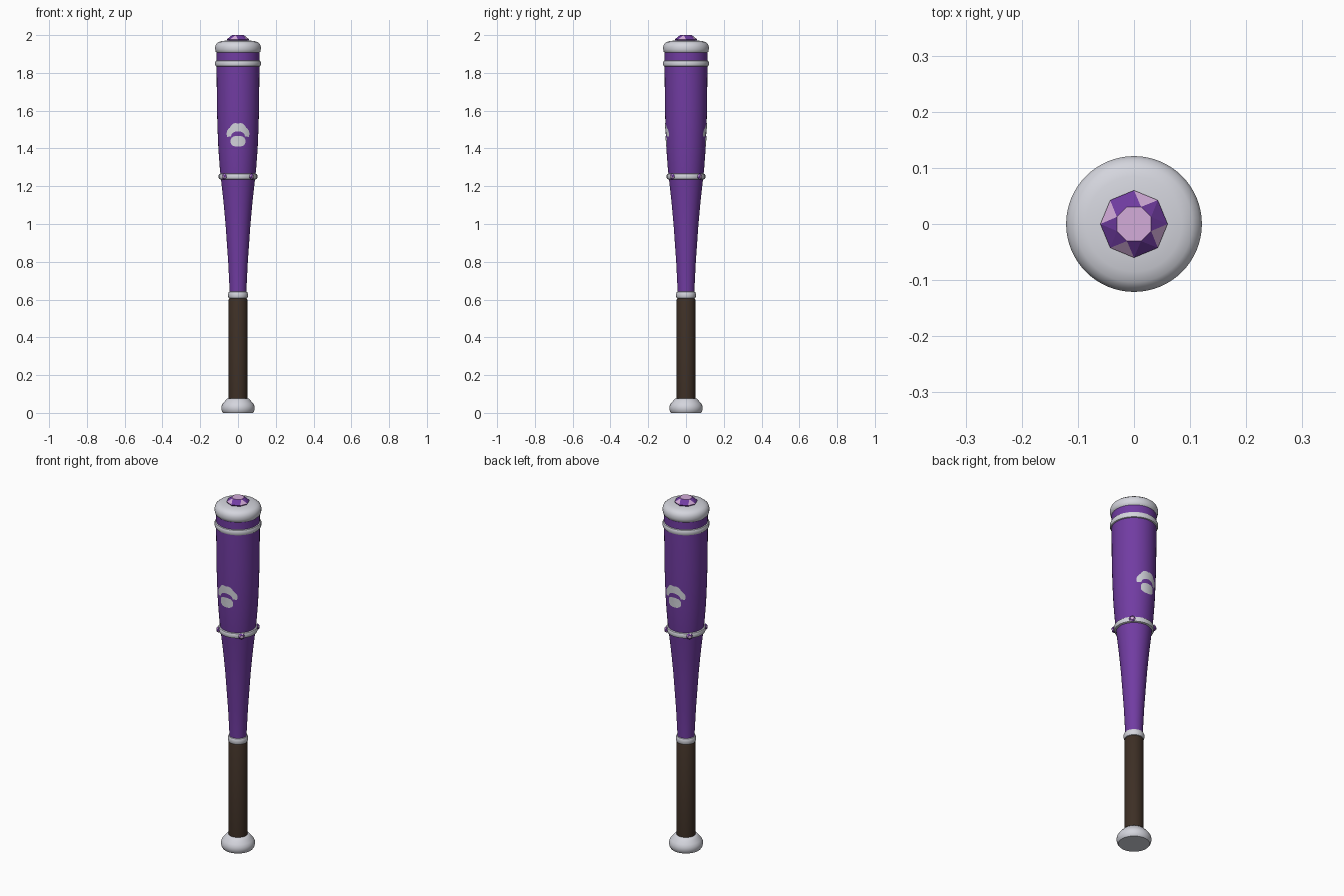
import bpy, bmesh
from math import sin, cos, pi, sqrt
from mathutils import Matrix, Vector

cube = bpy.data.objects.get("Cube")
if cube:
    bpy.data.objects.remove(cube, do_unlink=True)


def material(name, rgb):
    mat = bpy.data.materials.new(name)
    mat.use_nodes = True
    colour = [((c / 255 + 0.055) / 1.055) ** 2.4 for c in rgb] + [1]
    mat.diffuse_color = colour
    mat.node_tree.nodes["Principled BSDF"].inputs["Base Color"].default_value = colour
    return mat


purple = material("purple", (113, 60, 162))
white = material("pale silver", (212, 213, 221))
brown = material("dark brown", (61, 47, 37))
pink = material("pale pink", (212, 172, 218))


def finish(name, bm, mats, smooth=True):
    mesh = bpy.data.meshes.new(name)
    bm.to_mesh(mesh)
    bm.free()
    obj = bpy.data.objects.new(name, mesh)
    bpy.context.collection.objects.link(obj)
    for mat in mats:
        mesh.materials.append(mat)
    if smooth:
        bpy.ops.object.select_all(action='DESELECT')
        obj.select_set(True)
        bpy.context.view_layer.objects.active = obj
        bpy.ops.object.shade_smooth_by_angle(angle=0.7)
    return obj


def lathe(name, profile, mat, closed=False, steps=64):
    """Spin (radius, height) points about the z axis."""
    bm = bmesh.new()
    points = [bm.verts.new((r, 0, z)) for r, z in profile]
    pairs = list(zip(points, points[1:]))
    if closed:
        pairs.append((points[-1], points[0]))
    edges = [bm.edges.new(p) for p in pairs]
    bmesh.ops.spin(bm, geom=points + edges, axis=(0, 0, 1), cent=(0, 0, 0),
                   angle=2 * pi, steps=steps, use_duplicate=False)
    bmesh.ops.remove_doubles(bm, verts=bm.verts, dist=0.0002)
    bmesh.ops.recalc_face_normals(bm, faces=bm.faces)
    return finish(name, bm, [mat])


def band(name, radius, low, high, depth=0.02):
    """Rounded collar around the shaft."""
    c = (high - low) * 0.28
    inner = radius - depth
    lathe(name, [(inner, low), (radius - c, low), (radius - c * 0.3, low + c * 0.3),
                 (radius, low + c), (radius, high - c),
                 (radius - c * 0.3, high - c * 0.3), (radius - c, high),
                 (inner, high)], white, closed=True)


def gem(name, radius, height, matrix):
    """Octagonal cut stone with a pale table and four pale facets."""
    bm = bmesh.new()

    def ring(r, z, turn):
        return [bm.verts.new((r * cos((k + turn) * pi / 4),
                              r * sin((k + turn) * pi / 4), z)) for k in range(8)]
    base, girdle = ring(radius * 0.8, -height * 0.5, 0), ring(radius, height * 0.25, 0)
    table = ring(radius * 0.55, height, 0.5)
    bm.faces.new(table).material_index = 1
    bm.faces.new(base[::-1])
    for k in range(8):
        n = (k + 1) % 8
        bm.faces.new((base[k], base[n], girdle[n], girdle[k]))
        bm.faces.new((girdle[k], girdle[n], table[k])).material_index = k % 2
        bm.faces.new((girdle[n], table[n], table[k]))
    bm.transform(matrix)
    finish(name, bm, [purple, pink], smooth=False)


# Shaft, grip, knob and end cap
barrel = [(0.045, 0.60), (0.045, 0.66), (0.052, 0.80), (0.066, 1.00), (0.076, 1.11),
          (0.087, 1.21), (0.096, 1.29), (0.104, 1.40), (0.109, 1.52), (0.112, 1.65),
          (0.113, 1.80), (0.113, 1.92)]
lathe("barrel", barrel, purple)
lathe("grip", [(0, 0.06), (0.049, 0.06), (0.049, 0.60), (0.045, 0.607), (0, 0.607)], brown)
lathe("knob", [(0, 0), (0.079, 0), (0.085, 0.008), (0.088, 0.022), (0.087, 0.036),
               (0.080, 0.050), (0.066, 0.066), (0.056, 0.076), (0.045, 0.078)], white)
lathe("end_cap", [(0, 1.905), (0.110, 1.905), (0.118, 1.912), (0.121, 1.925),
                  (0.121, 1.938), (0.116, 1.953), (0.104, 1.963),
                  (0.085, 1.969), (0.05, 1.972), (0, 1.973)], white)

# Collars
band("top_collar", 0.121, 1.833, 1.866)
band("middle_collar", 0.102, 1.236, 1.267)
band("grip_collar", 0.052, 0.605, 0.643, 0.012)

# Stones on the cap and around the middle collar
gem("cap_gem", 0.06, 0.03, Matrix.Translation((0, 0, 1.97)))
for k in range(4):
    turn = Matrix.Rotation(pi / 4 + k * pi / 2, 4, 'Z')
    place = turn @ Matrix.Translation((0.101, 0, 1.251)) @ Matrix.Rotation(pi / 2, 4, 'Y')
    gem(f"collar_gem_{k + 1}", 0.017, 0.011, place)


# Painted print, wrapped onto the barrel at front and back
def barrel_radius(z):
    for (r0, z0), (r1, z1) in zip(barrel, barrel[1:]):
        if z0 <= z <= z1:
            return r0 + (r1 - r0) * (z - z0) / (z1 - z0)


def wrapped_patch(name, shape, columns, rows, side):
    """Grid whose (u, v) in 0..1 is mapped by shape to (x, z) on the barrel."""
    bm = bmesh.new()
    grid = []
    for i in range(columns + 1):
        line = []
        for j in range(rows + 1):
            x, z = shape(i / columns, j / rows)
            r = barrel_radius(z) + 0.0015
            line.append(bm.verts.new((-side * x, side * sqrt(r * r - x * x), z)))
        grid.append(line)
    for a, b in zip(grid, grid[1:]):
        for j in range(rows):
            bm.faces.new((a[j], b[j], b[j + 1], a[j + 1]))
    bmesh.ops.remove_doubles(bm, verts=bm.verts, dist=0.00005)
    bmesh.ops.recalc_face_normals(bm, faces=bm.faces)
    if sum((f.normal.y for f in bm.faces)) * side < 0:
        bmesh.ops.reverse_faces(bm, faces=bm.faces)
    finish(name, bm, [white])


def toes(u, v):
    angle = pi * (1.03 - 1.06 * u)
    scallop = 0.92 + 0.08 * abs(sin(4 * pi * u))
    rx = 0.036 + (0.062 * scallop - 0.036) * v
    rz = 0.024 + (0.070 * scallop - 0.024) * v
    return rx * cos(angle), 1.467 + rz * sin(angle)


def pad(u, v):
    angle = 2 * pi * u
    c, s = cos(angle), sin(angle)
    x = 0.039 * v * abs(c) ** 0.75 * (1 if c > 0 else -1)
    z = 0.028 * v * abs(s) ** 0.75 * (1 if s > 0 else -1)
    return x, 1.438 + z


for label, side in (("front", -1), ("back", 1)):
    wrapped_patch(label + "_print_toes", toes, 40, 4, side)
    wrapped_patch(label + "_print_pad", pad, 32, 4, side)
